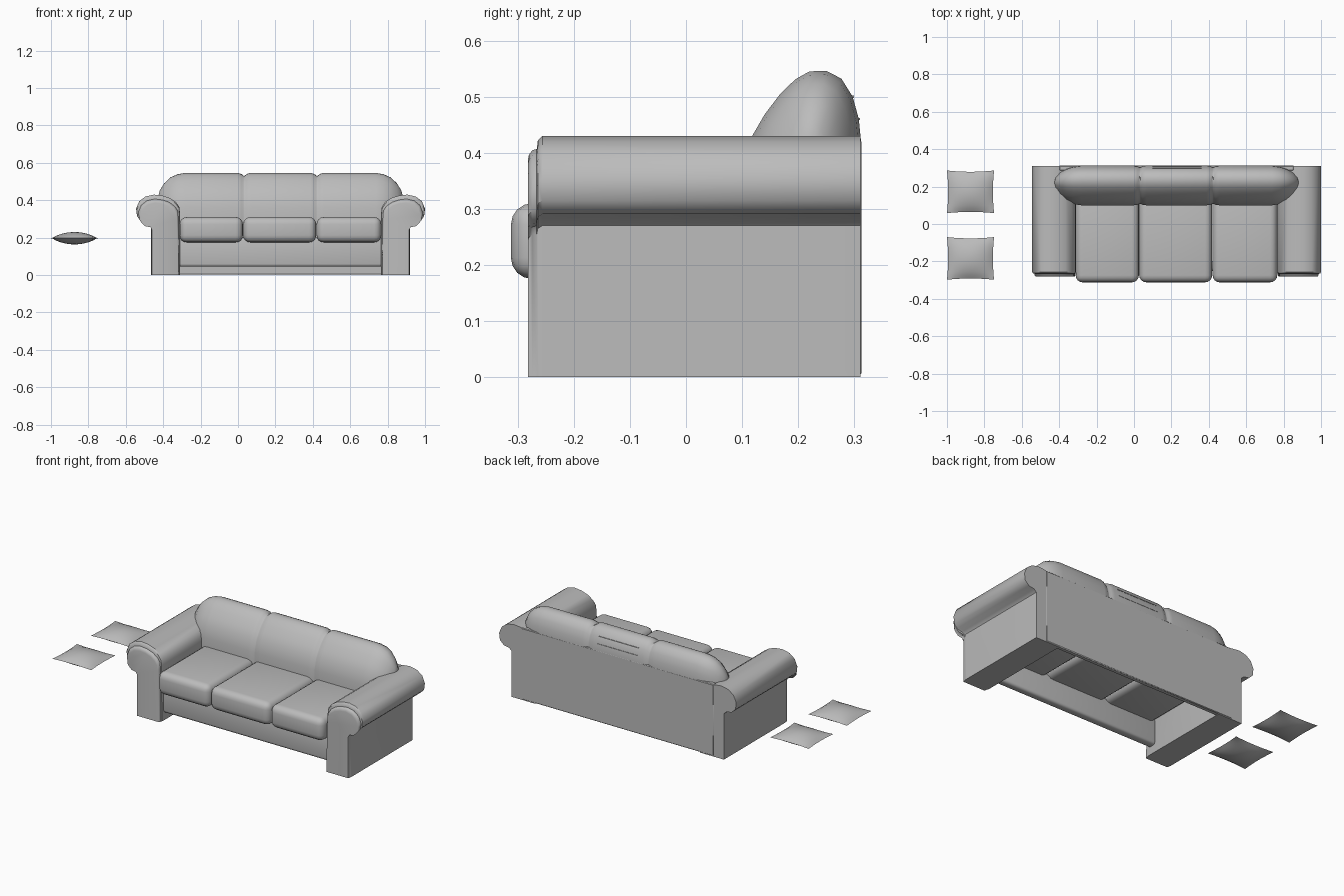
import bpy, bmesh, math

if "Cube" in bpy.data.objects:
    bpy.data.objects.remove(bpy.data.objects["Cube"], do_unlink=True)

MID = 0.2275          # centre line of the sofa

fabric = bpy.data.materials.new("grey_fabric")
fabric.use_nodes = True
GREY = (0.5, 0.5, 0.5, 1)
fabric.diffuse_color = GREY
fabric.node_tree.nodes["Principled BSDF"].inputs["Base Color"].default_value = GREY


def finish(name, bm, angle=40):
    bmesh.ops.recalc_face_normals(bm, faces=bm.faces)
    mesh = bpy.data.meshes.new(name)
    bm.to_mesh(mesh)
    bm.free()
    mesh.materials.append(fabric)
    obj = bpy.data.objects.new(name, mesh)
    bpy.context.collection.objects.link(obj)
    bpy.ops.object.select_all(action='DESELECT')
    obj.select_set(True)
    bpy.context.view_layer.objects.active = obj
    bpy.ops.object.shade_smooth_by_angle(angle=math.radians(angle))


def loft(name, rings):
    """Skin closed rings of points and cap both ends."""
    bm = bmesh.new()
    rows = [[bm.verts.new(p) for p in ring] for ring in rings]
    n = len(rows[0])
    for a, b in zip(rows, rows[1:]):
        for i in range(n):
            j = (i + 1) % n
            bm.faces.new((a[i], a[j], b[j], b[i]))
    bm.faces.new(rows[0])
    bm.faces.new(rows[-1])
    finish(name, bm)


def box(name, lo, hi, radius=0.0, segments=3):
    bm = bmesh.new()
    bmesh.ops.create_cube(bm, size=1)
    for v in bm.verts:
        v.co = [(a + b) / 2 + c * (b - a) for a, b, c in zip(lo, hi, v.co)]
    if radius:
        bmesh.ops.bevel(bm, geom=bm.edges[:], offset=radius, segments=segments,
                        profile=0.5, affect='EDGES')
    finish(name, bm)


# Rolled arms: profile swept from front to back, with a stepped front panel
arm_profile = [(-.31, 0), (-.31, .33), (-.314, .365), (-.332, .39), (-.365, .412),
               (-.405, .425), (-.45, .43), (-.495, .42), (-.528, .395), (-.545, .355),
               (-.54, .315), (-.515, .291), (-.48, .285), (-.465, .27), (-.465, 0)]
arm_steps = [(-.282, .83), (-.28, .87), (-.274, .9), (-.266, .91), (-.264, .97),
             (-.256, 1), (.311, 1)]
for name, mirrored in (("right_arm", False), ("left_arm", True)):
    rings = []
    for y, s in arm_steps:
        ring = []
        for x, z in arm_profile:
            x = -.41 + (x + .41) * (s if z > .275 else (1 + s) / 2)
            z *= 1 - (1 - s) * .6
            ring.append((2 * MID - x if mirrored else x, y, z))
        rings.append(ring)
    loft(name, rings)

# Frame: back panel and front rail, hollow underneath
box("back_panel", (-.40, .285, .003), (2 * MID + .40, .3125, .424), .004, 1)
box("front_rail", (-.32, -.25, .045), (2 * MID + .32, -.20, .20), .015)

# Seat cushions
for name, x0, x1 in (("right_seat_cushion", -.312, .026),
                     ("middle_seat_cushion", .028, .418),
                     ("left_seat_cushion", .420, .766)):
    box(name, (x0, -.312, .175), (x1, .16, .31), .038, 4)

# Back cushions: one rounded profile lofted across, pinched at the two seams
back_profile = [(.1, .27), (.1, .36), (.118, .43), (.14, .468), (.168, .505), (.195, .531),
                (.22, .545), (.25, .546), (.277, .532), (.297, .50), (.308, .46),
                (.312, .42), (.312, .27)]
half = [(-.654, .25, .54), (-.646, .42, .66), (-.622, .64, .8), (-.588, .83, .915),
        (-.55, .95, .975), (-.51, 1, 1), (-.23, 1, 1), (-.209, .98, .98),
        (-.198, .93, .945), (-.192, .93, .945), (-.181, .98, .98), (-.16, 1, 1)]
stations = half + [(-x, sy, sz) for x, sy, sz in reversed(half)]
loft("back_cushions", [[(MID + x, .215 + (y - .215) * sy, .27 + (z - .27) * sz)
                        for y, z in back_profile] for x, sy, sz in stations])

# Thin piping strips behind the middle cushion
for name, y, z in (("lower_rear_strip", .308, .46), ("upper_rear_strip", .297, .50)):
    box(name, (.10, y - .004, z - .002), (.36, y + .002, z + .002))


# Loose pillows: thin cushions with drawn-out corners
def pillow(name, cx, cy, n=12):
    bm = bmesh.new()
    bmesh.ops.create_grid(bm, x_segments=n, y_segments=n, size=1)
    ret = bmesh.ops.duplicate(bm, geom=bm.faces[:])
    lower = {g for g in ret["geom"] if isinstance(g, bmesh.types.BMVert)}
    for v in bm.verts:
        u, w = v.co.x, v.co.y
        puff = .033 * max(0, (1 - u * u) * (1 - w * w)) ** .85
        v.co = (cx + .126 * u * (1 - .05 * (1 - w * w)),
                cy + .114 * w * (1 - .06 * (1 - u * u)),
                .197 + (-puff if v in lower else puff))
    bmesh.ops.remove_doubles(bm, verts=bm.verts[:], dist=.0001)
    finish(name, bm)


pillow("rear_pillow", -.874, .172)
pillow("front_pillow", -.874, -.184)
